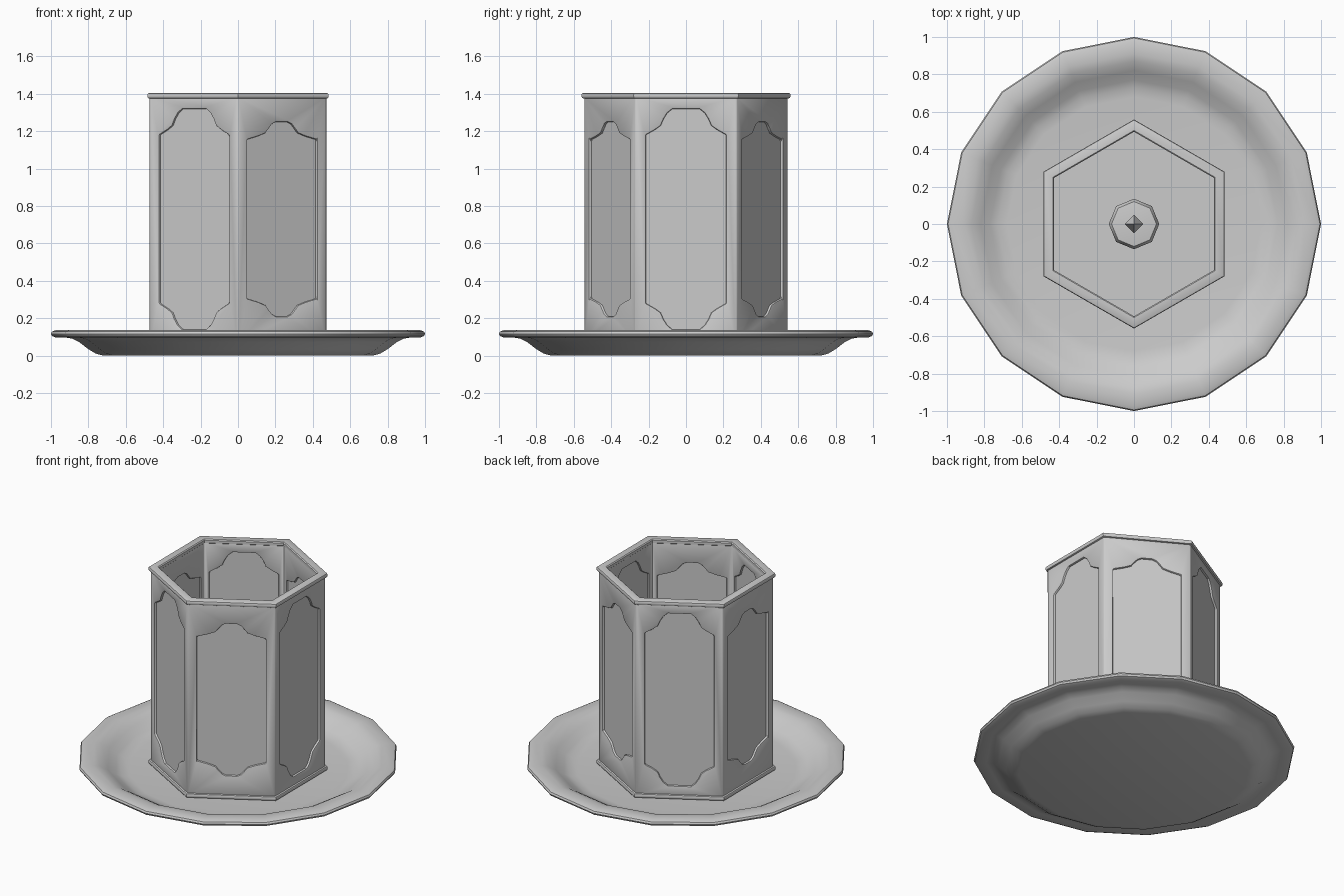
import bpy, bmesh, math
from mathutils import Matrix, Vector

if "Cube" in bpy.data.objects:
    bpy.data.objects.remove(bpy.data.objects["Cube"])

HEX = 1 / math.cos(math.radians(30))  # apothem to corner radius


def finish(name, bm, smooth=30):
    bmesh.ops.remove_doubles(bm, verts=bm.verts, dist=1e-5)
    bmesh.ops.recalc_face_normals(bm, faces=bm.faces)
    me = bpy.data.meshes.new(name)
    bm.to_mesh(me)
    bm.free()
    ob = bpy.data.objects.new(name, me)
    bpy.context.collection.objects.link(ob)
    if smooth:
        shade(ob, smooth)
    return ob


def shade(ob, angle):
    bpy.ops.object.select_all(action='DESELECT')
    ob.select_set(True)
    bpy.context.view_layer.objects.active = ob
    bpy.ops.object.shade_smooth_by_angle(angle=math.radians(angle))


def lathe(name, profile, sides, phase=0.0, scale=1.0, closed=False, smooth=30):
    """Sweep an (r, z) profile round z; points with r = 0 collapse to a pole."""
    bm = bmesh.new()
    rings = []
    for i in range(sides):
        a = math.radians(phase) + 2 * math.pi * i / sides
        rings.append([bm.verts.new((r * scale * math.cos(a), r * scale * math.sin(a), z))
                      for r, z in profile])
    n = len(profile)
    for i in range(sides):
        p, q = rings[i], rings[(i + 1) % sides]
        for j in range(n if closed else n - 1):
            k = (j + 1) % n
            if profile[j][0] == 0:
                bm.faces.new((p[j], p[k], q[k]))
            elif profile[k][0] == 0:
                bm.faces.new((p[j], p[k], q[j]))
            else:
                bm.faces.new((p[j], p[k], q[k], q[j]))
    return finish(name, bm, smooth)


def prism(bm, outline, r0, r1, angle):
    """Extrude a (sideways, z) outline along the wall normal at the given angle."""
    rot = Matrix.Rotation(math.radians(angle), 3, 'Z')
    a, b = [[bm.verts.new(rot @ Vector((r, s, z))) for s, z in outline] for r in (r0, r1)]
    bm.faces.new(a)
    bm.faces.new(b)
    for i in range(len(a)):
        j = (i + 1) % len(a)
        bm.faces.new((a[i], a[j], b[j], b[i]))


MID = 0.73


def window(quarter):
    """Mirror a quarter outline (offsets from the window centre) to a full one."""
    top = quarter + [(-s, z) for s, z in reversed(quarter)]
    pts = top + [(s, -z) for s, z in reversed(top)]
    return [(s, z + MID) for s, z in pts]


# Two alternating window shapes
LARGE = window([(0.215, 0.45), (0.165, 0.478), (0.135, 0.50), (0.12, 0.535),
                (0.10, 0.567), (0.072, 0.59)])
SMALL = window([(0.215, 0.425), (0.15, 0.442), (0.10, 0.46), (0.08, 0.485),
                (0.06, 0.508), (0.035, 0.52)])

# Saucer
lathe("plate", [(0, 0.005), (0.72, 0.005), (0.76, 0.016), (0.80, 0.04), (0.85, 0.078),
                (0.885, 0.096), (0.92, 0.102), (0.975, 0.102), (0.994, 0.11), (1.0, 0.122),
                (0.994, 0.134), (0.975, 0.141), (0.91, 0.141), (0.87, 0.132), (0.82, 0.103),
                (0.77, 0.07), (0.73, 0.054), (0.68, 0.048), (0, 0.048)], 16, smooth=40)
bpy.data.objects["plate"].data.transform(Matrix.Translation((0, 0, -0.005)))

# Hexagonal wall with cut windows
wall = lathe("lantern_wall", [(0.43, 0.065), (0.472, 0.065), (0.472, 1.39), (0.43, 1.39)],
             6, 30, HEX, closed=True, smooth=0)
bm = bmesh.new()
for i in range(6):
    prism(bm, SMALL if i % 2 else LARGE, 0.38, 0.53, 60 * i)
cutter = finish("window_cutter", bm, 0)
cutter.hide_render = True
cut = wall.modifiers.new("windows", 'BOOLEAN')
cut.operation = 'DIFFERENCE'
cut.solver = 'EXACT'
cut.object = cutter
bev = wall.modifiers.new("soft_edges", 'BEVEL')
bev.width = 0.008
bev.segments = 2
bev.limit_method = 'ANGLE'
bev.angle_limit = math.radians(40)
dg = bpy.context.evaluated_depsgraph_get()
mesh = bpy.data.meshes.new_from_object(wall.evaluated_get(dg))
wall.modifiers.clear()
wall.data = mesh
bpy.data.objects.remove(cutter)
shade(wall, 30)

# Window panes, their edges buried in the wall
for i in range(6):
    bm = bmesh.new()
    prism(bm, [(-0.24, 0.11), (0.24, 0.11), (0.24, 1.35), (-0.24, 1.35)],
          0.443, 0.458, 60 * i)
    finish(f"window_pane_{i + 1}", bm, 0)

# Top and bottom rims with rounded edges
for name, z in (("top_rim", 1.375), ("bottom_rim", 0.053)):
    section = [(0.427, 0.006), (0.433, 0), (0.475, 0), (0.481, 0.003), (0.484, 0.01),
               (0.484, 0.02), (0.481, 0.027), (0.475, 0.03), (0.433, 0.03), (0.427, 0.024)]
    lathe(name, [(r, z + h) for r, h in section], 6, 30, HEX, closed=True)

# Lantern floor
lathe("lantern_floor", [(0, 0.035), (0.45, 0.035), (0.45, 0.06), (0, 0.06)], 6, 30, HEX)

# Candle and flame inside
lathe("candle", [(0, 0.05), (0.135, 0.05), (0.135, 0.56), (0.12, 0.585), (0, 0.60)], 8, smooth=50)
lathe("flame", [(0, 0.60), (0.05, 0.67), (0, 0.80)], 4, smooth=0)
